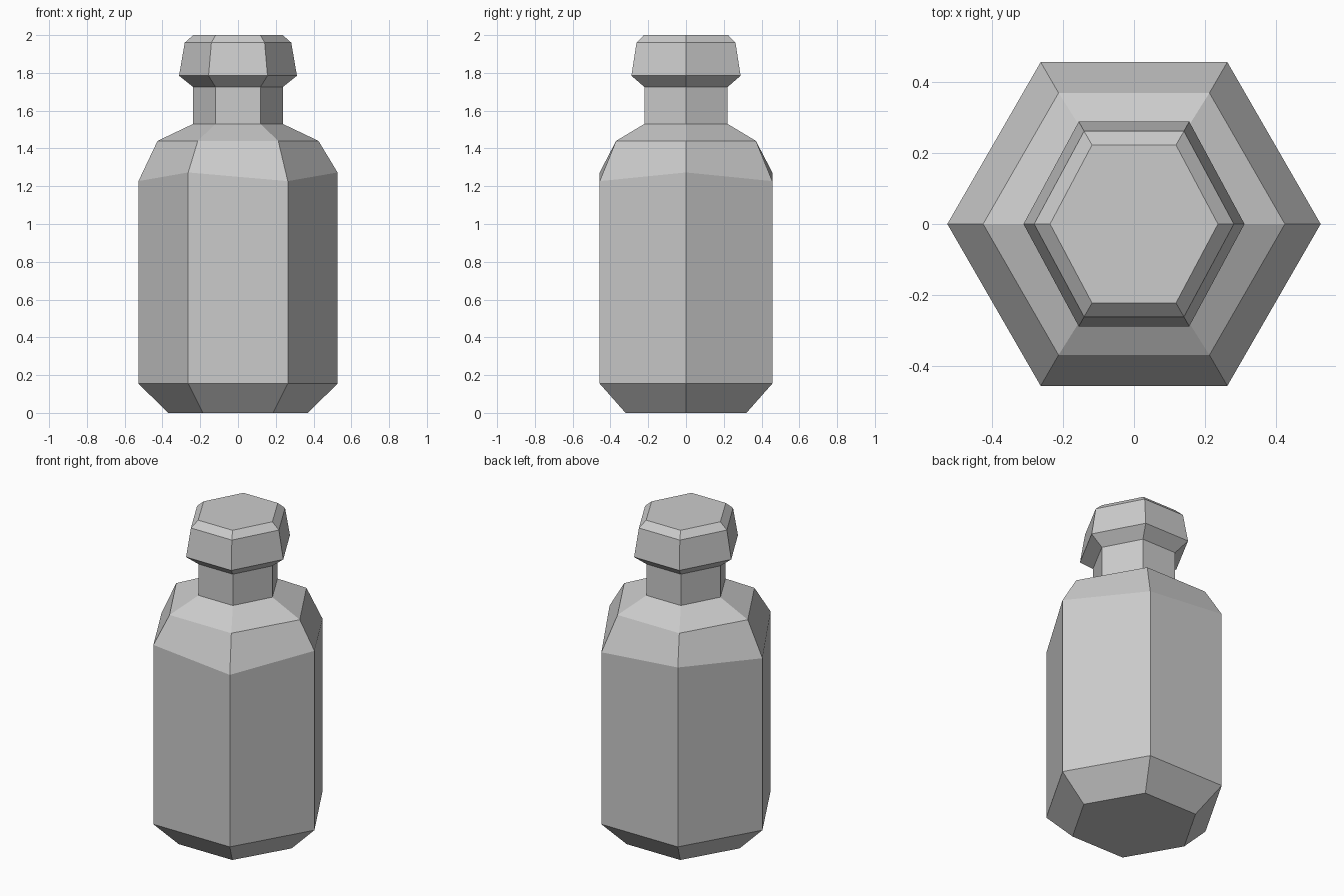
import bpy, bmesh, math

old = bpy.data.objects.get("Cube")
if old:
    bpy.data.objects.remove(old, do_unlink=True)

SIDES = 6
ROUND = math.sin(math.pi / 3)

# Plain grey surface
grey = bpy.data.materials.new("plain_grey")
grey.use_nodes = True
colour = (0.6, 0.6, 0.6, 1)
grey.diffuse_color = colour
grey.node_tree.nodes["Principled BSDF"].inputs["Base Color"].default_value = colour


def hex_shell(name, profile, close_bottom=False, close_top=False):
    """Stack hexagonal rings: (x radius, half depth, height, corner zigzag)."""
    bm = bmesh.new()
    rings = []
    for radius, depth, z, zigzag in profile:
        ring = []
        for i in range(SIDES):
            a = math.tau * i / SIDES
            lift = zigzag if i % 2 == 0 else -zigzag
            ring.append(bm.verts.new((radius * math.cos(a),
                                      depth / ROUND * math.sin(a), z + lift)))
        rings.append(ring)
    for low, high in zip(rings, rings[1:]):
        for i in range(SIDES):
            j = (i + 1) % SIDES
            bm.faces.new((low[i], low[j], high[j], high[i]))
    if close_bottom:
        bm.faces.new(rings[0][::-1])
    if close_top:
        bm.faces.new(rings[-1])
    mesh = bpy.data.meshes.new(name)
    bm.to_mesh(mesh)
    bm.free()
    mesh.materials.append(grey)
    obj = bpy.data.objects.new(name, mesh)
    bpy.context.collection.objects.link(obj)
    return obj


# Bottle: chamfered foot, straight body, uneven shoulder line, neck
hex_shell("bottle_body", [
    (0.37, 0.32, 0.0, 0),
    (0.527, 0.457, 0.155, 0),
    (0.527, 0.457, 1.25, 0.023),
    (0.426, 0.37, 1.44, 0),
    (0.237, 0.22, 1.53, 0),
    (0.237, 0.22, 1.725, 0),
], close_bottom=True)

# Stopper: flared underside, tapering sides, bevelled flat top
hex_shell("stopper", [
    (0.237, 0.22, 1.725, 0),
    (0.312, 0.289, 1.785, 0),
    (0.282, 0.262, 1.96, 0),
    (0.237, 0.223, 2.0, 0),
], close_top=True)
